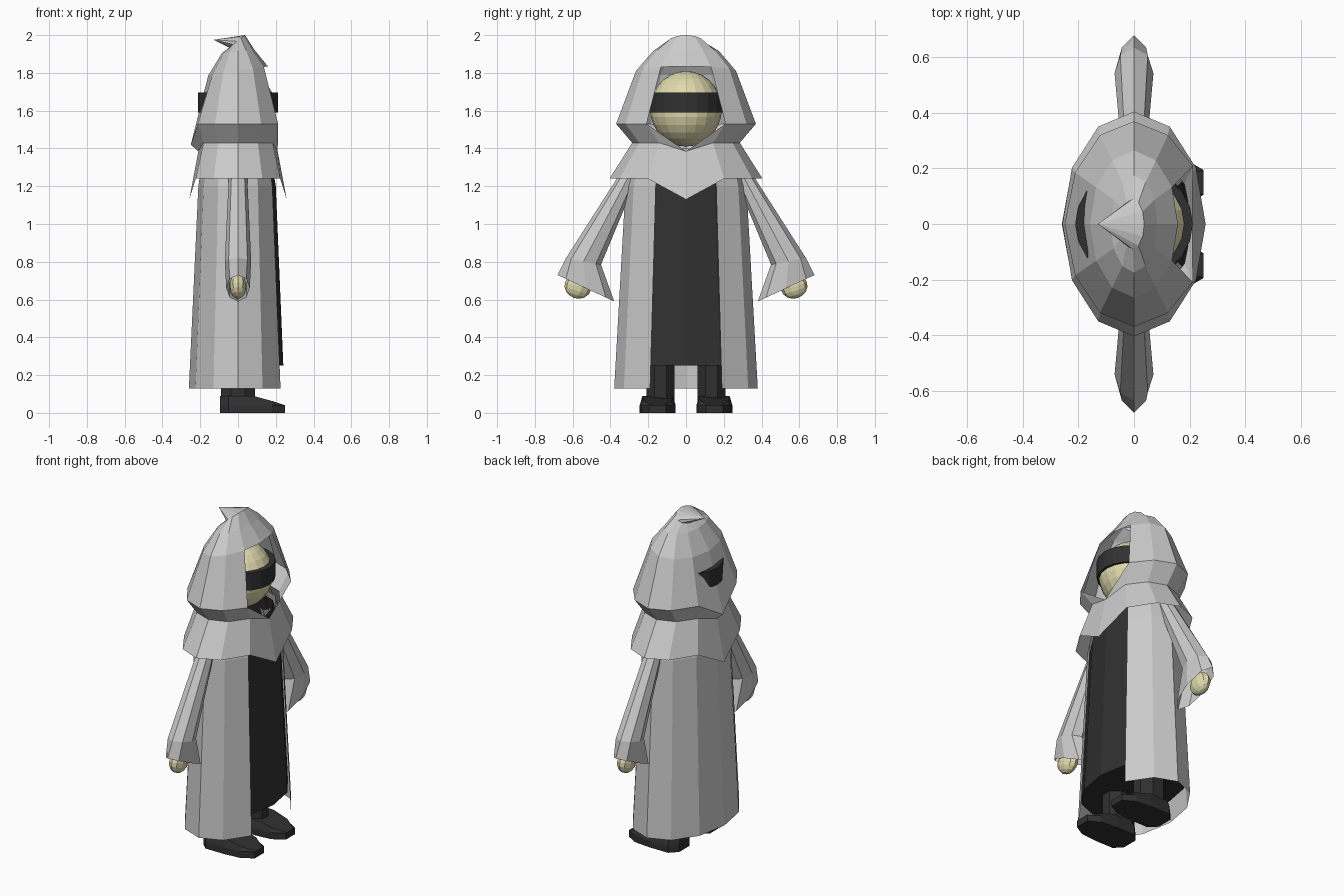
import bpy, bmesh
from math import sin, cos, radians, pi
from mathutils import Vector

if "Cube" in bpy.data.objects:
    bpy.data.objects.remove(bpy.data.objects["Cube"])

N = 12  # sides of every cloth ring


def material(name, rgb):
    m = bpy.data.materials.new(name)
    m.diffuse_color = (*rgb, 1)
    m.use_nodes = True
    m.node_tree.nodes["Principled BSDF"].inputs["Base Color"].default_value = m.diffuse_color
    return m


DARK = material("dark", (0.03, 0.03, 0.03))
SKIN = material("skin", (0.75, 0.70, 0.42))


def ring(z, rx, ry, cx=0.0, dip=0.0, tilt=0.0):
    """Elliptical ring; dip lowers front and back points, tilt raises the front."""
    pts = []
    for i in range(N):
        a = 2 * pi * i / N
        d = dip if i in (0, N // 2) else 0
        pts.append(Vector((cx + rx * cos(a), ry * sin(a), z - d + tilt * cos(a))))
    return pts


def loft(name, rings, mat=None, skip=(), caps=(), extra=()):
    """Join rings with faces. skip: (row, column) holes; caps: rings to close;
    extra: additional faces given as (ring, point) pairs."""
    bm = bmesh.new()
    rows = [[bm.verts.new(p) for p in r] for r in rings]
    for j, (a, b) in enumerate(zip(rows, rows[1:])):
        n = len(a)
        for i in range(n):
            if (j, i) in skip:
                continue
            k = (i + 1) % n
            if len(b) == 1:
                bm.faces.new((a[i], a[k], b[0]))
            else:
                bm.faces.new((a[i], a[k], b[k], b[i]))
    for c in caps:
        bm.faces.new(rows[c])
    for f in extra:
        bm.faces.new([rows[j][i] for j, i in f])
    bmesh.ops.recalc_face_normals(bm, faces=bm.faces)
    me = bpy.data.meshes.new(name)
    bm.to_mesh(me)
    bm.free()
    ob = bpy.data.objects.new(name, me)
    bpy.context.collection.objects.link(ob)
    if mat:
        me.materials.append(mat)
    return ob


def ball(name, loc, scale, seg, rings, mat, rot=0.0):
    bpy.ops.mesh.primitive_uv_sphere_add(segments=seg, ring_count=rings, radius=1,
                                         location=loc, rotation=(rot, 0, 0))
    ob = bpy.context.object
    ob.name = name
    ob.scale = scale
    ob.data.materials.append(mat)
    return ob


# Outer robe, open down the front
loft("outer_robe", [ring(0.13, 0.26, 0.38), ring(1.2, 0.21, 0.32), ring(1.4, 0.18, 0.27)],
     skip={(j, i) for j in (0, 1) for i in (0, N - 1)})

# Dark inner robe
loft("inner_robe", [ring(0.25, 0.24, 0.36), ring(1.2, 0.20, 0.305), ring(1.38, 0.17, 0.25)],
     DARK, caps=(0,))

# Shoulder cape, pointed at front and back
neck = ring(1.43, 0.21, 0.285, dip=0.045)
loft("shoulder_cape", [ring(1.24, 0.258, 0.405, dip=0.11), neck])

# Hood with face opening and a tip curling backwards
brim = ring(1.53, 0.245, 0.37)
for i in (1, N - 1):
    brim[i].y *= 1.13
brim[N // 2] = Vector((-0.25, 0, 1.42))
loft("hood",
     [neck, brim, ring(1.81, 0.158, 0.265, tilt=0.025), ring(1.915, 0.085, 0.175, tilt=0.01),
      ring(1.967, 0.042, 0.09, cx=-0.005, tilt=0.033), [Vector((-0.13, 0, 1.975))]],
     skip={(j, i) for j in (0, 1) for i in (0, N - 1)},
     extra=[((0, 0), (0, 1), (1, 1)), ((0, N - 1), (0, 0), (1, N - 1))])

# Head and blindfold
ball("head", (0, 0, 1.61), (0.2, 0.19, 0.2), 20, 14, SKIN)
band = []
for z in (1.59, 1.695):
    band.append([Vector((0.212 * cos(2 * pi * i / 20), 0.2 * sin(2 * pi * i / 20), z))
                 for i in range(20)])
loft("blindfold", band, DARK, caps=(0, 1))


def sleeve_ring(s, inner, outer, half):
    """Ellipse spanning two (y, z) points, half wide along x."""
    a, b = Vector((0, s * inner[0], inner[1])), Vector((0, s * outer[0], outer[1]))
    return [(a + b) / 2 + (b - a) / 2 * cos(pi * i / 4) + Vector((half * sin(pi * i / 4), 0, 0))
            for i in range(8)]


for side, s in (("left", 1), ("right", -1)):
    # Flared sleeve and hand
    loft(side + "_sleeve", [sleeve_ring(s, (0.24, 1.29), (0.29, 1.36), 0.045),
                            sleeve_ring(s, (0.45, 0.785), (0.635, 0.82), 0.07),
                            sleeve_ring(s, (0.38, 0.59), (0.68, 0.73), 0.062)])
    ball(side + "_hand", (0, s * 0.572, 0.67), (0.045, 0.072, 0.065), 10, 8, SKIN, s * 0.3)

    # Leg
    leg = [[Vector((0.098 * cos(radians(45 * i + 22.5)),
                    s * 0.135 + 0.08 * sin(radians(45 * i + 22.5)), z)) for i in range(8)]
           for z in (0.06, 0.28)]
    loft(side + "_leg", leg, DARK, caps=(0, 1))

    # Shoe with sloping toe
    plan = [(-0.095, 0.05), (-0.05, 0.095), (0.08, 0.095), (0.18, 0.085), (0.25, 0.045)]
    plan += [(x, -y) for x, y in reversed(plan)]
    sole = [Vector((x, s * 0.15 + y, 0)) for x, y in plan]
    edge = [Vector((p.x, p.y, 0.04)) for p in sole]
    top = [Vector((min(p.x, 0.235), s * 0.15 + (p.y - s * 0.15) * 0.85,
                   0.09 if p.x < 0.1 else 0.09 - (p.x - 0.08) * 0.27)) for p in sole]
    loft(side + "_shoe", [sole, edge, top], DARK, caps=(0, 2))
